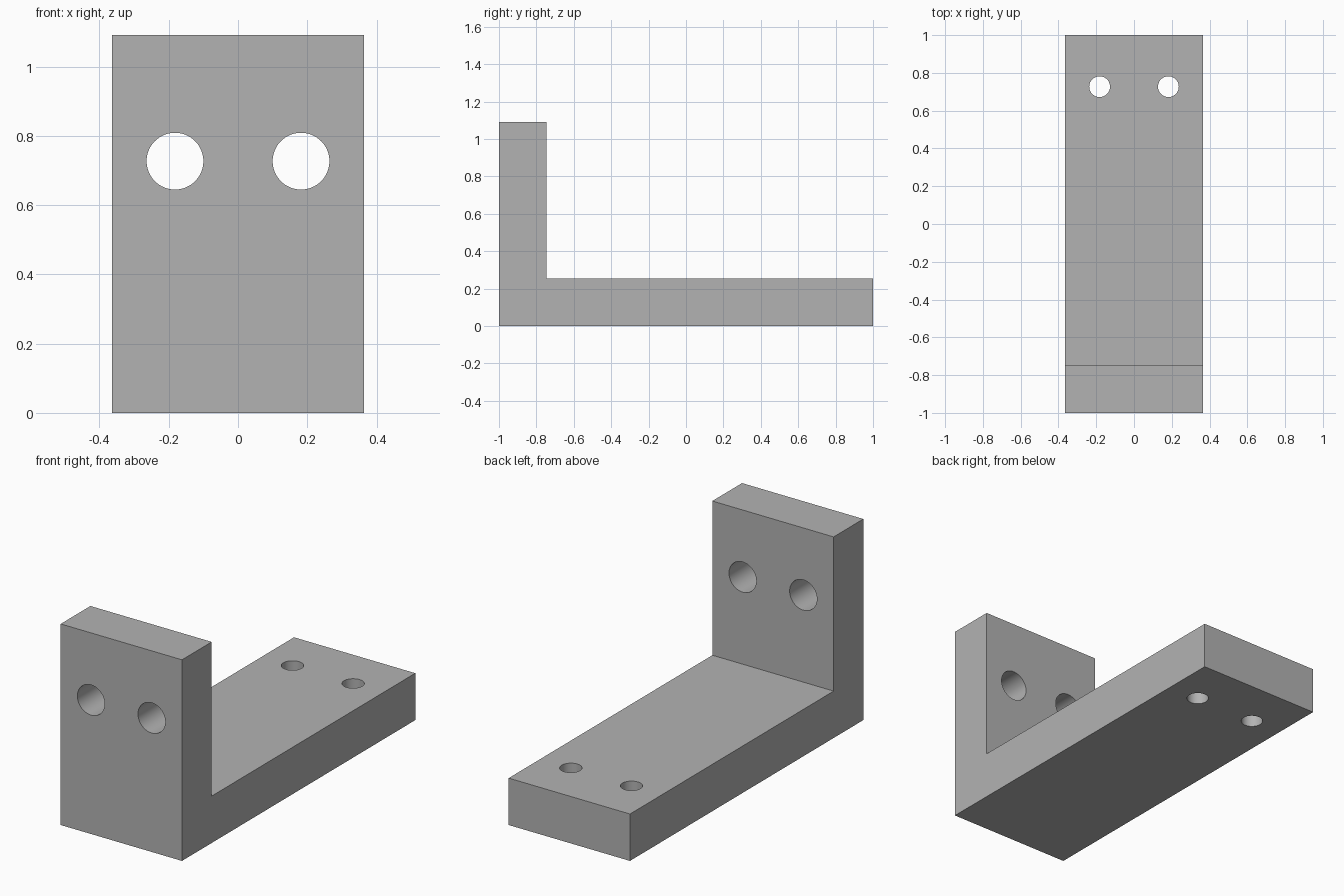
import bpy
import bmesh
from math import pi, radians

cube = bpy.data.objects.get("Cube")
if cube:
    bpy.data.objects.remove(cube, do_unlink=True)

HALF_WIDTH, HEIGHT, THICK = 0.364, 1.091, 0.2545
HOLE_X, HOLE_POS = 0.182, 0.727

grey = bpy.data.materials.new("plain_grey")
grey.use_nodes = True
grey.diffuse_color = (0.45, 0.45, 0.45, 1)
grey.node_tree.nodes["Principled BSDF"].inputs["Base Color"].default_value = grey.diffuse_color

# L-shaped side profile (y, z), extruded across the width
profile = [(-1, 0), (1, 0), (1, THICK), (-1 + THICK, THICK),
           (-1 + THICK, HEIGHT), (-1, HEIGHT)]
bm = bmesh.new()
side = bm.faces.new([bm.verts.new((-HALF_WIDTH, y, z)) for y, z in profile])
extruded = bmesh.ops.extrude_face_region(bm, geom=[side])["geom"]
bmesh.ops.translate(bm, vec=(2 * HALF_WIDTH, 0, 0),
                    verts=[v for v in extruded if isinstance(v, bmesh.types.BMVert)])
bmesh.ops.recalc_face_normals(bm, faces=bm.faces)
mesh = bpy.data.meshes.new("angle_bracket")
bm.to_mesh(mesh)
bm.free()
mesh.materials.append(grey)
bracket = bpy.data.objects.new("angle_bracket", mesh)
bpy.context.collection.objects.link(bracket)


def drill(location, radius, rotation):
    """Cut one round through-hole in the bracket."""
    bpy.ops.mesh.primitive_cylinder_add(vertices=64, radius=radius, depth=2 * THICK,
                                        location=location, rotation=rotation)
    cutter = bpy.context.object
    cutter.name = "hole_cutter"
    cutter.hide_render = True
    cutter.data.materials.append(grey)
    bpy.ops.object.select_all(action="DESELECT")
    bracket.select_set(True)
    bpy.context.view_layer.objects.active = bracket
    cut = bracket.modifiers.new("hole", "BOOLEAN")
    cut.operation = "DIFFERENCE"
    cut.solver = "EXACT"
    cut.object = cutter
    bpy.ops.object.modifier_apply(modifier=cut.name)
    bpy.data.objects.remove(cutter, do_unlink=True)


# Large holes through the upright, small ones through the foot
for x in (-HOLE_X, HOLE_X):
    drill((x, -1 + THICK / 2, HOLE_POS), 0.082, (pi / 2, 0, 0))
    drill((x, HOLE_POS, THICK / 2), 0.055, (0, 0, 0))

bpy.ops.object.shade_smooth_by_angle(angle=radians(30))
